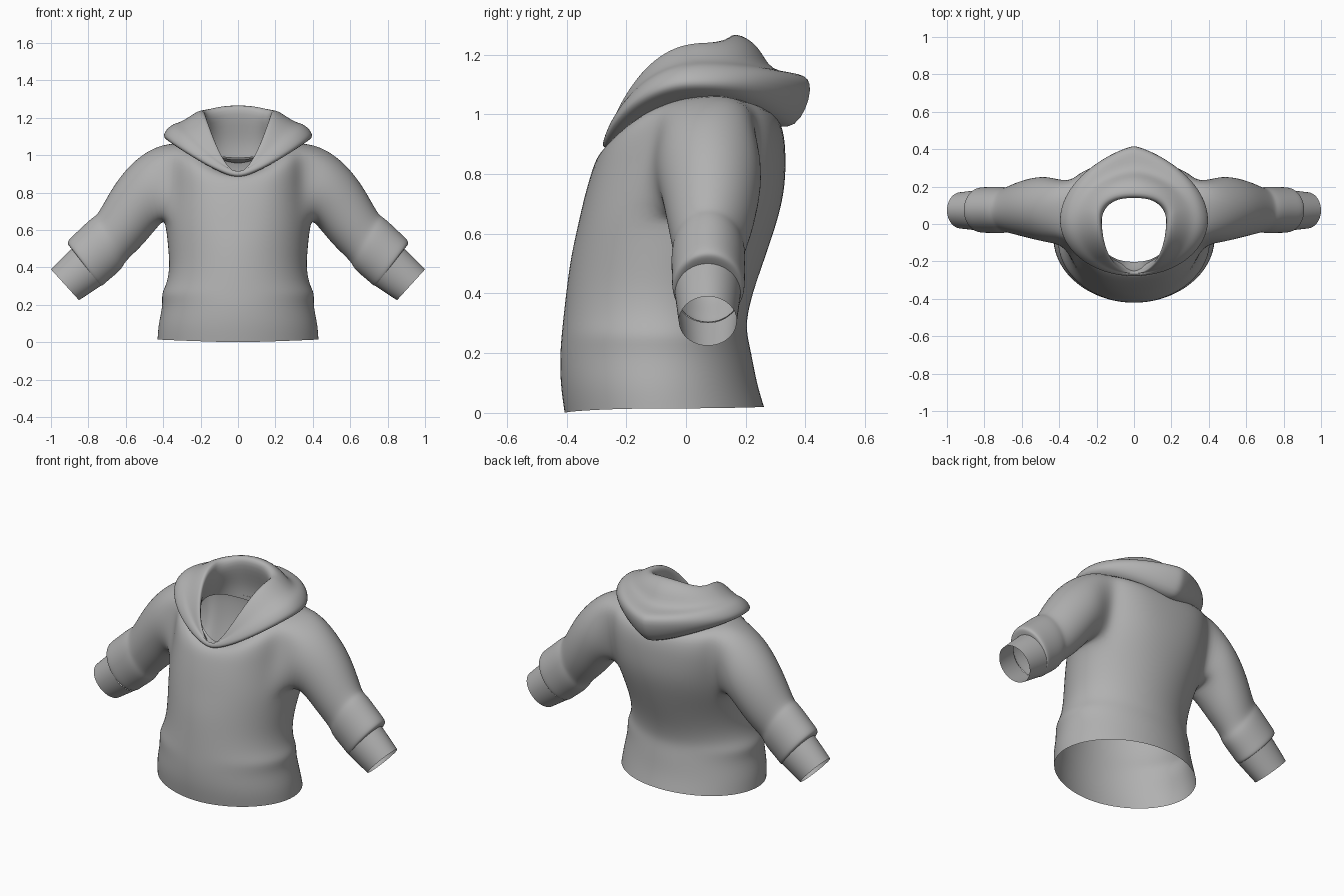
import bpy, bmesh
from math import sin, cos, pi
from mathutils import Vector

cube = bpy.data.objects.get("Cube")
if cube:
    bpy.data.objects.remove(cube)

fabric = bpy.data.materials.new("grey_fabric")
fabric.use_nodes = True
GREY = (0.44, 0.44, 0.44, 1)
fabric.diffuse_color = GREY
fabric.node_tree.nodes["Principled BSDF"].inputs["Base Color"].default_value = GREY


def garment_ring(bm, n, w, yf, ys, yb, zf, zs, zb, point=1.0):
    """Closed ring through front, side and back heights; starts at the front.
    point below 1 squares the ring, above 1 makes its back pointed."""
    verts = []
    for i in range(n):
        a = 2 * pi * i / n
        c, s = cos(a), sin(a)
        side = 1 if s >= 0 else -1
        s = abs(s)
        if c >= 0:
            x, y, z = w * s ** min(point, 1), ys + (yf - ys) * c, zf + (zs - zf) * s ** 1.3
        else:
            x, y, z = w * s ** point, ys - (yb - ys) * c, zs + (zb - zs) * abs(c) ** 2.5
        verts.append(bm.verts.new((side * x, y, z)))
    return verts


def sleeve_ring(bm, side, top, bottom, cy, ry, n=16):
    """Ring across a sleeve, from its upper and lower outline points."""
    top, bottom = Vector((top[0], cy, top[1])), Vector((bottom[0], cy, bottom[1]))
    mid, up = (top + bottom) / 2, (top - bottom) / 2 * 1.025
    verts = []
    for i in range(n):
        a = 2 * pi * i / n - pi / 4
        p = mid + up * cos(a) + Vector((0, ry * 1.025 * sin(a), 0))
        verts.append(bm.verts.new((side * p.x, p.y, p.z)))
    return verts


def skin(bm, rings, skip=lambda row, col: False):
    n = len(rings[0])
    for r in range(len(rings) - 1):
        for i in range(n):
            if not skip(r, i):
                j = (i + 1) % n
                bm.faces.new((rings[r][i], rings[r][j], rings[r + 1][j], rings[r + 1][i]))


def finish(bm, name):
    bmesh.ops.recalc_face_normals(bm, faces=bm.faces)
    mesh = bpy.data.meshes.new(name)
    bm.to_mesh(mesh)
    bm.free()
    obj = bpy.data.objects.new(name, mesh)
    bpy.context.collection.objects.link(obj)
    mesh.materials.append(fabric)
    mesh.shade_smooth()
    sub = obj.modifiers.new("smooth", 'SUBSURF')
    sub.levels = sub.render_levels = 2


# Torso rows: half width, front y, side y, back y, front z, side z, back z
TORSO = [
    (.435, -.41, -.08, .265, 0, .015, .02),
    (.43, -.425, -.09, .24, .1, .1, .1),
    (.405, -.425, -.09, .222, .2, .2, .2),
    (.415, -.42, -.09, .208, .26, .26, .26),
    (.385, -.415, -.09, .205, .31, .31, .31),
    (.368, -.405, -.07, .225, .4, .4, .4),
    (.378, -.39, -.04, .268, .52, .52, .52),
    (.392, -.365, .01, .315, .63, .65, .66, .9),
    (.392, -.345, .06, .335, .72, .76, .76, .84),
    (.39, -.322, .1, .337, .8, .86, .86, .78),
    (.388, -.3, .12, .33, .86, .96, .95, .74),
    (.375, -.265, .125, .295, .885, 1.075, 1.02, .74),
    (.215, -.205, 0, .18, .885, 1.05, 1.01, .85),
]
ARM_ROW, SPAN = 7, 4          # armhole: four rows by four columns

# Sleeve sections: upper outline point, lower outline point, centre y, half depth
SLEEVE = [
    ((.515, 1.01), (.41, .645), .08, .18),
    ((.635, .885), (.50, .53), .085, .157),
    ((.708, .76), (.575, .46), .08, .134),
    ((.755, .675), (.61, .422), .075, .116),
    ((.775, .672), (.622, .39), .075, .125),
    ((.86, .59), (.69, .335), .075, .122),
    ((.91, .545), (.715, .312), .075, .122),
    ((.912, .525), (.728, .302), .075, .117),
    ((.89, .50), (.738, .304), .073, .108),
]
CUFF = [
    ((.89, .50), (.733, .302), .073, .11),
    ((.945, .447), (.787, .266), .073, .104),
    ((1.0, .39), (.85, .225), .073, .097),
]

# Torso and sleeves joined at the armholes
bm = bmesh.new()
rows = [garment_ring(bm, 24, *r) for r in TORSO]
in_arm_cols = (4, 5, 6, 7, 16, 17, 18, 19)
skin(bm, rows, lambda r, c: ARM_ROW <= r < ARM_ROW + SPAN and c in in_arm_cols)
for side in (1, -1):
    def corner(row, col):
        return rows[ARM_ROW + row][(side * (4 + col)) % 24]
    hole = [corner(SPAN, k) for k in range(SPAN)]
    hole += [corner(SPAN - k, SPAN) for k in range(SPAN)]
    hole += [corner(0, SPAN - k) for k in range(SPAN)]
    hole += [corner(k, 0) for k in range(SPAN)]
    skin(bm, [hole] + [sleeve_ring(bm, side, *s) for s in SLEEVE])
finish(bm, "body_and_sleeves")

# Cuffs
for side, name in ((1, "left_cuff"), (-1, "right_cuff")):
    bm = bmesh.new()
    skin(bm, [sleeve_ring(bm, side, *s) for s in CUFF])
    finish(bm, name)

# Folded hood: from the inner neck, over the rim, out to the drooping roll
HOOD = [
    (.215, -.21, 0, .18, .875, 1.03, .985, .85),
    (.19, -.23, .01, .18, .87, 1.09, 1.08, .8),
    (.167, -.245, .01, .125, .868, 1.18, 1.24, .7),
    (.18, -.258, .045, .16, .885, 1.258, 1.282, .85),
    (.25, -.267, .045, .25, .9, 1.215, 1.23, 1.1),
    (.31, -.267, .04, .28, .9, 1.175, 1.14, 1.2),
    (.36, -.272, .03, .39, .91, 1.168, 1.14, 1.4),
    (.41, -.285, .02, .435, .89, 1.11, 1.1, 1.6),
    (.385, -.27, .03, .375, .872, 1.08, .93, 1.5),
    (.32, -.22, .03, .25, .88, 1.05, .975, 1.2),
]
bm = bmesh.new()
skin(bm, [garment_ring(bm, 32, *r) for r in HOOD])
finish(bm, "folded_hood")
